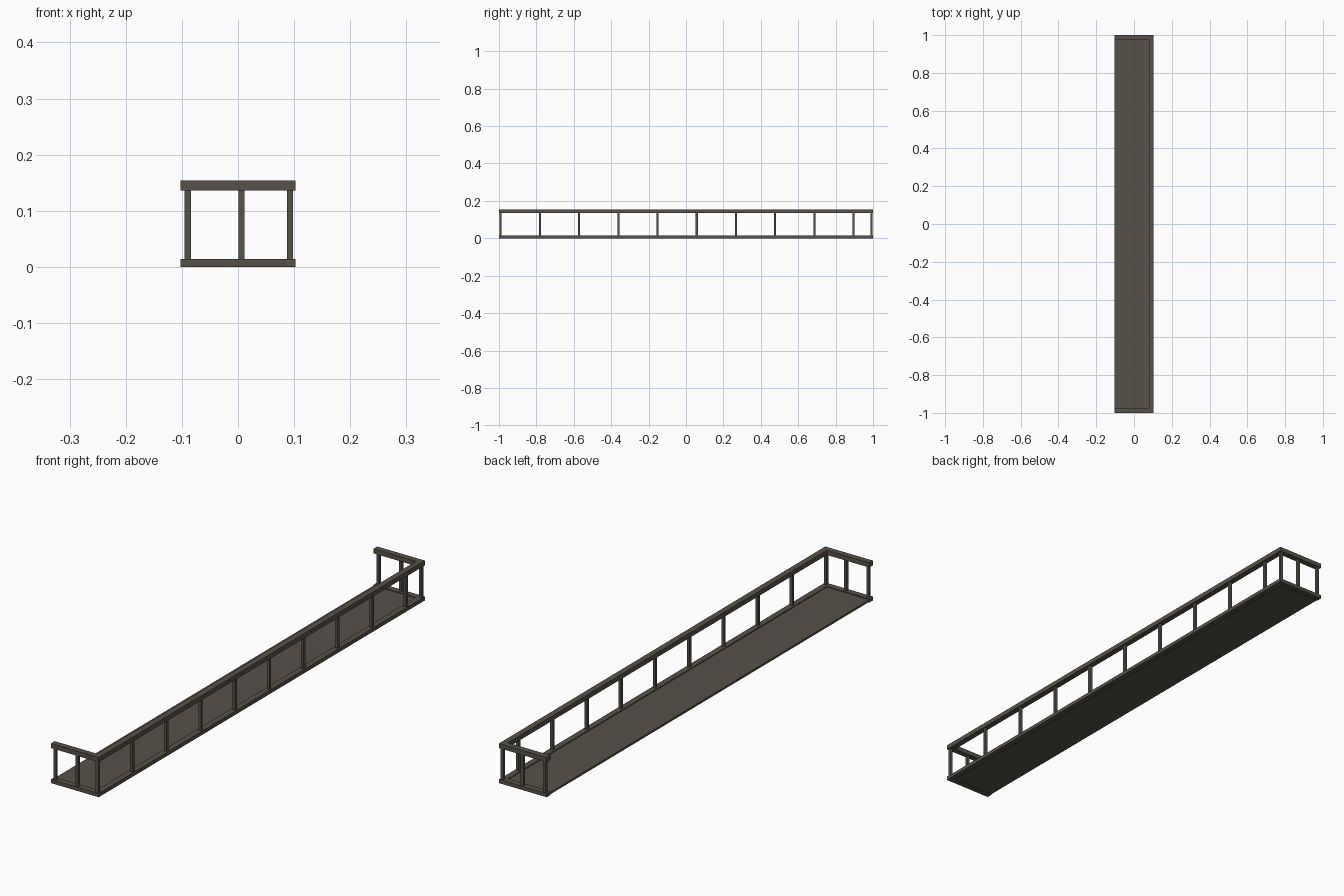
import bpy

if "Cube" in bpy.data.objects:
    bpy.data.objects.remove(bpy.data.objects["Cube"])

# One weathered metal colour for everything
metal = bpy.data.materials.new("dark_bronze_metal")
metal.diffuse_color = (0.095, 0.085, 0.067, 1)
metal.use_nodes = True
metal.node_tree.nodes["Principled BSDF"].inputs["Base Color"].default_value = metal.diffuse_color

X0, X1, Y = -0.1025, 0.1025, 1.0
RAIL = 0.023          # rail width
POST = 0.011          # post thickness


def box(name, lo, hi):
    """Axis-aligned box between two corners."""
    bpy.ops.mesh.primitive_cube_add(size=1, location=[(a + b) / 2 for a, b in zip(lo, hi)])
    ob = bpy.context.object
    ob.name = name
    ob.scale = [b - a for a, b in zip(lo, hi)]
    ob.data.materials.append(metal)
    return ob


def u_rail(name, z0, z1):
    """Three-sided rail, open on the left."""
    outer = [(X0, -Y), (X1, -Y), (X1, Y), (X0, Y)]
    inner = [(X0, Y - RAIL), (X1 - RAIL, Y - RAIL), (X1 - RAIL, -Y + RAIL), (X0, -Y + RAIL)]
    pts = outer + inner
    verts = [(x, y, z) for z in (z0, z1) for x, y in pts]
    faces = [(i, (i + 1) % 8, (i + 1) % 8 + 8, i + 8) for i in range(8)]
    for a, b in ((0, 1), (1, 2), (2, 3)):          # front, right, back strips
        quad = (a, b, 7 - b, 7 - a)
        faces += [quad[::-1], tuple(i + 8 for i in quad)]
    me = bpy.data.meshes.new(name)
    me.from_pydata(verts, [], faces)
    me.materials.append(metal)
    ob = bpy.data.objects.new(name, me)
    bpy.context.collection.objects.link(ob)


def post(name, x, y):
    h = POST / 2
    box(name, (x - h, y - h, 0.014), (x + h, y + h, 0.137))


# Floor plate, slightly recessed between the bottom rail faces
box("floor", (X0, -Y + 0.01, 0.003), (X1 - 0.01, Y - 0.01, 0.011))
u_rail("bottom_rail", 0.0, 0.0145)
u_rail("top_rail", 0.136, 0.154)

# Long-side posts: even spacing from the front, plus the back corner
for i in range(10):
    post("side_post", 0.0925, -0.991 + i * 0.2097)
post("back_corner_post", 0.0925, 0.991)

# End posts, front and back
for end, y in (("front", -0.991), ("back", 0.991)):
    for x in (-0.0895, 0.006):
        post(end + "_post", x, y)
